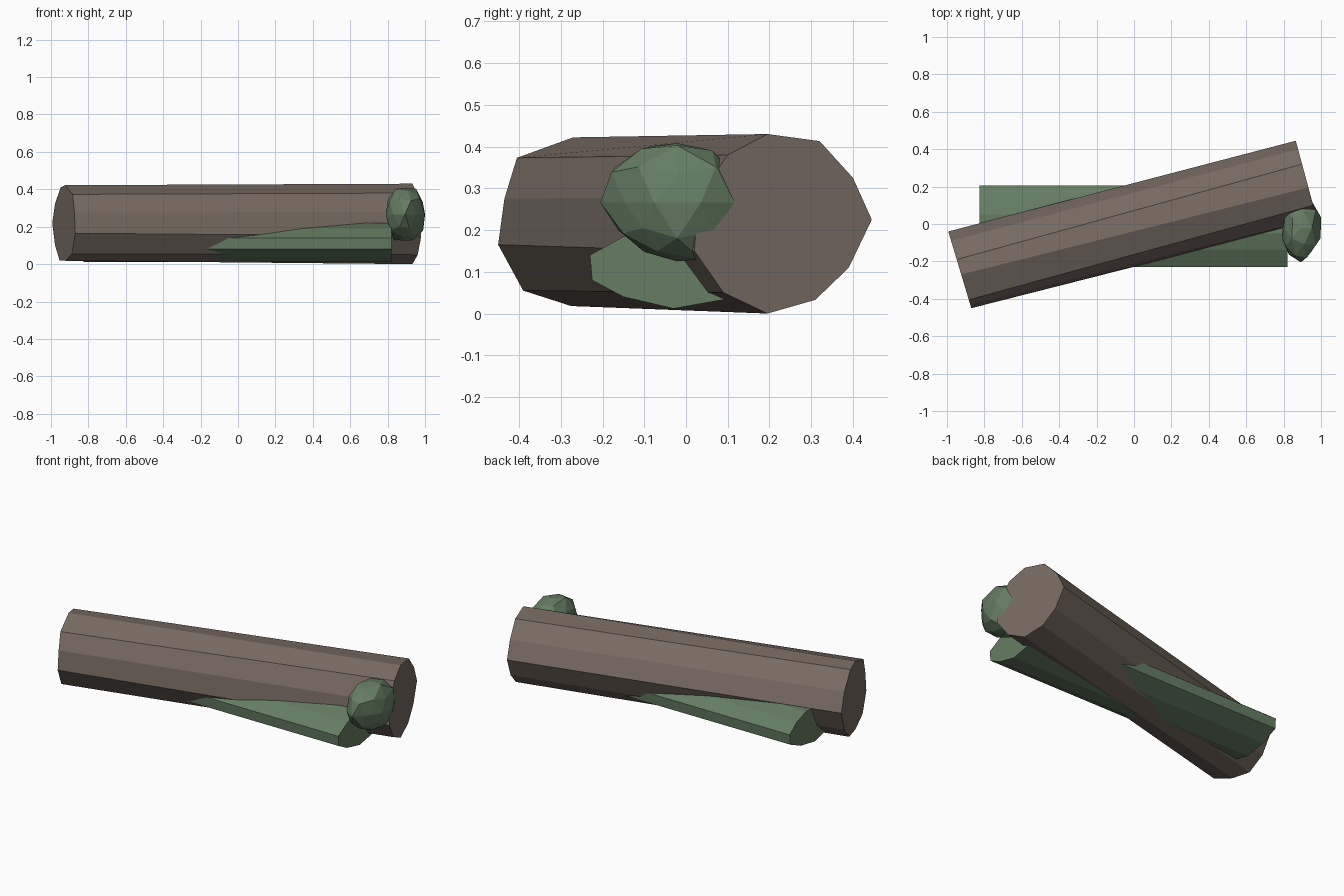
import bpy
import bmesh
import random
from mathutils import Vector

default = bpy.data.objects.get("Cube")
if default:
    bpy.data.objects.remove(default, do_unlink=True)


def make_material(name, color):
    mat = bpy.data.materials.new(name)
    mat.use_nodes = True
    mat.diffuse_color = color
    bsdf = mat.node_tree.nodes["Principled BSDF"]
    bsdf.inputs["Base Color"].default_value = color
    bsdf.inputs["Roughness"].default_value = 0.9
    return mat


bark = make_material("bark brown", (0.185, 0.147, 0.122, 1))
moss = make_material("moss green", (0.13, 0.205, 0.122, 1))


def add_object(name, bm, mat):
    bmesh.ops.recalc_face_normals(bm, faces=bm.faces)
    mesh = bpy.data.meshes.new(name)
    bm.to_mesh(mesh)
    bm.free()
    mesh.materials.append(mat)
    obj = bpy.data.objects.new(name, mesh)
    bpy.context.collection.objects.link(obj)
    return obj


def loft(name, start, end, mat):
    """Join two matching end outlines with flat sides and caps."""
    bm = bmesh.new()
    a = [bm.verts.new(p) for p in start]
    b = [bm.verts.new(p) for p in end]
    for i in range(len(a)):
        j = (i + 1) % len(a)
        bm.faces.new((a[i], a[j], b[j], b[i]))
    bm.faces.new(a)
    bm.faces.new(b)
    return add_object(name, bm, mat)


# Upper log: hewn eleven-sided trunk laid diagonally, ends cut square to its axis
right_end = [(-.27, .422), (-.19, .41), (-.09, .325), (-.04, .22), (-.09, .1),
             (-.17, .02), (-.275, .018), (-.39, .055), (-.45, .165),
             (-.435, .275), (-.405, .373)]
left_end = [(.195, .43), (.32, .413), (.4, .325), (.445, .225), (.39, .11),
            (.31, .033), (.195, 0), (.09, .05), (.02, .15),
            (.03, .28), (.1, .38)]
loft("upper_log",
     [(-.87 - (y + .45) * .3, y, z) for y, z in right_end],
     [(.865 + (.445 - y) * .27, y, z) for y, z in left_end], bark)

# Lower log: flattened mossy trunk lying along x
outline = [(-.23, .14), (-.14, .19), (-.05, .22), (.05, .22), (.14, .19),
           (.205, .14), (.2, .08), (.1, .035), (-.03, .012), (-.15, .04),
           (-.225, .08)]
loft("lower_log", [(-.825, y, z) for y, z in outline],
     [(.82, y, z) for y, z in outline], moss)

# Moss clump: uneven faceted ball fitted to its size
random.seed(4)
bm = bmesh.new()
bmesh.ops.create_icosphere(bm, subdivisions=2, radius=1)
for v in bm.verts:
    v.co *= random.uniform(0.86, 1.06)
low = Vector([min(v.co[k] for v in bm.verts) for k in range(3)])
high = Vector([max(v.co[k] for v in bm.verts) for k in range(3)])
box_low, box_high = Vector((.79, -.205, .125)), Vector((1, .135, .408))
for v in bm.verts:
    for k in range(3):
        t = (v.co[k] - low[k]) / (high[k] - low[k])
        v.co[k] = box_low[k] + t * (box_high[k] - box_low[k])
add_object("moss_clump", bm, moss)
